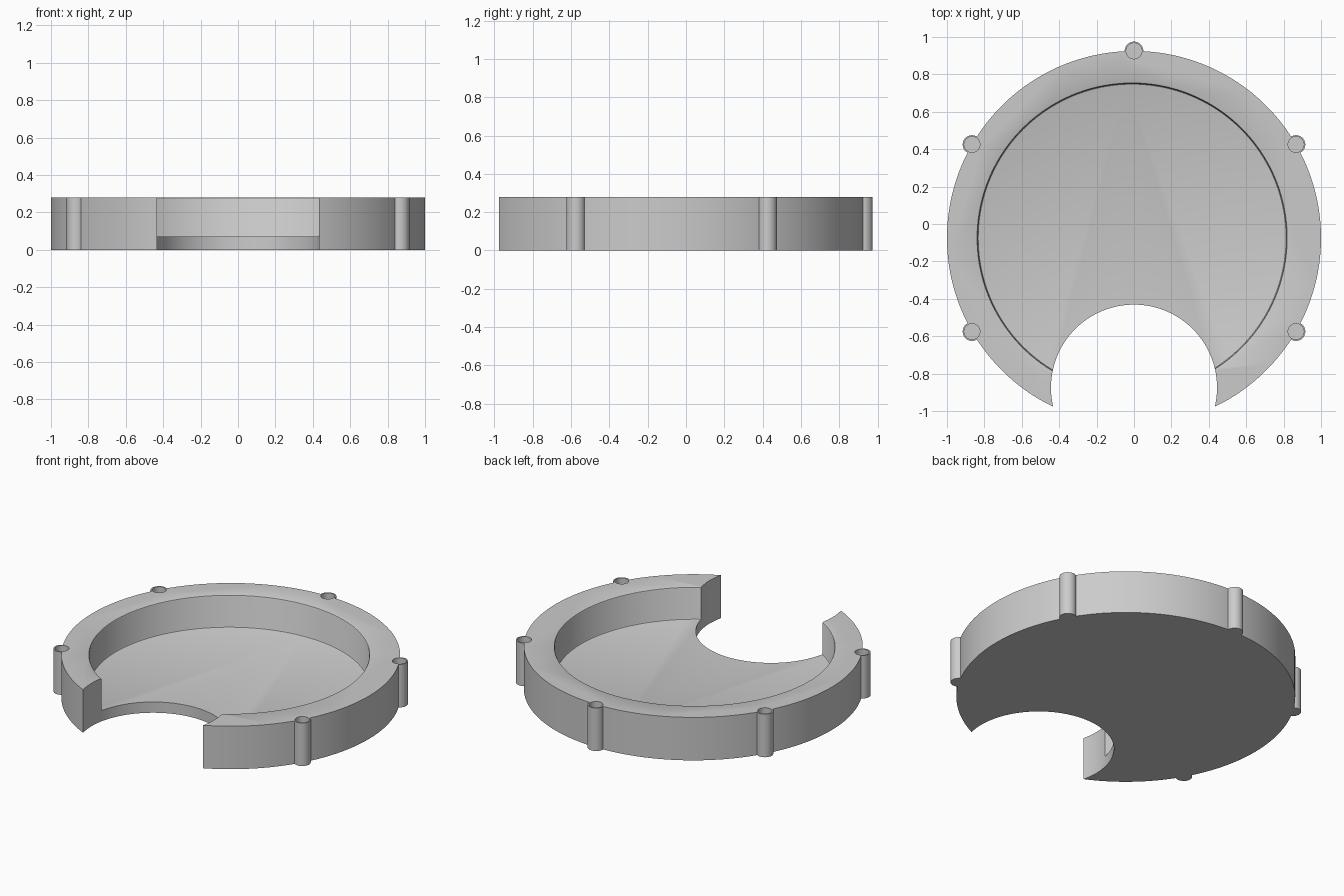
import bpy, bmesh, math

if "Cube" in bpy.data.objects:
    bpy.data.objects.remove(bpy.data.objects["Cube"])

CY = -0.075          # centre of the round body in y
H = 0.28             # full height
FLOOR = 0.07         # floor of the recess

grey = bpy.data.materials.new("plain grey")
grey.diffuse_color = (0.6, 0.6, 0.6, 1)
grey.use_nodes = True
grey.node_tree.nodes["Principled BSDF"].inputs["Base Color"].default_value = grey.diffuse_color


def lathe(name, profile, x, y, steps):
    """Solid of revolution from (radius, z) points, closed by end caps."""
    bm = bmesh.new()
    rings = [[bm.verts.new((x + r * math.cos(2 * math.pi * i / steps),
                            y + r * math.sin(2 * math.pi * i / steps), z))
              for i in range(steps)] for r, z in profile]
    for a, b in zip(rings, rings[1:]):
        for i in range(steps):
            j = (i + 1) % steps
            bm.faces.new((a[i], a[j], b[j], b[i]))
    bm.faces.new(rings[0][::-1])
    bm.faces.new(rings[-1])
    mesh = bpy.data.meshes.new(name)
    bm.to_mesh(mesh)
    bm.free()
    ob = bpy.data.objects.new(name, mesh)
    bpy.context.collection.objects.link(ob)
    mesh.materials.append(grey)
    return ob


def boolean(target, tool, operation):
    """Apply a boolean and remove the tool."""
    mod = target.modifiers.new(tool.name, 'BOOLEAN')
    mod.object = tool
    mod.operation = operation
    mod.solver = 'EXACT'
    bpy.context.view_layer.objects.active = target
    bpy.ops.object.modifier_apply(modifier=mod.name)
    bpy.data.objects.remove(tool)


# Round tray body
tray = lathe("tray", [(1, 0), (1, H)], 0, CY, 180)

# Five posts around the edge
posts = [(math.cos(math.radians(a)), CY + math.sin(math.radians(a)))
         for a in (-30, 30, 90, 150, 210)]
for x, y in posts:
    boolean(tray, lathe("post", [(0.05, 0), (0.05, H)], x, y, 40), 'UNION')

# Round recess with softened floor and rim edges
recess = [(0.818, FLOOR), (0.823, FLOOR + 0.002), (0.826, FLOOR + 0.008),
          (0.826, H - 0.009), (0.829, H - 0.003), (0.835, H), (0.835, H + 0.1)]
boolean(tray, lathe("recess_cutter", recess, -0.01, CY, 160), 'DIFFERENCE')

# Blind hole in each post
for x, y in posts:
    boolean(tray, lathe("hole_cutter", [(0.042, FLOOR), (0.042, H + 0.1)], x, y, 40),
            'DIFFERENCE')

# Round bite through the front
boolean(tray, lathe("bite_cutter", [(0.444, -0.1), (0.444, H + 0.1)], 0, -0.875, 120),
        'DIFFERENCE')

# Smooth curved walls, crisp edges
bpy.ops.object.select_all(action='DESELECT')
tray.select_set(True)
bpy.context.view_layer.objects.active = tray
bpy.ops.object.shade_smooth_by_angle(angle=math.radians(30))
